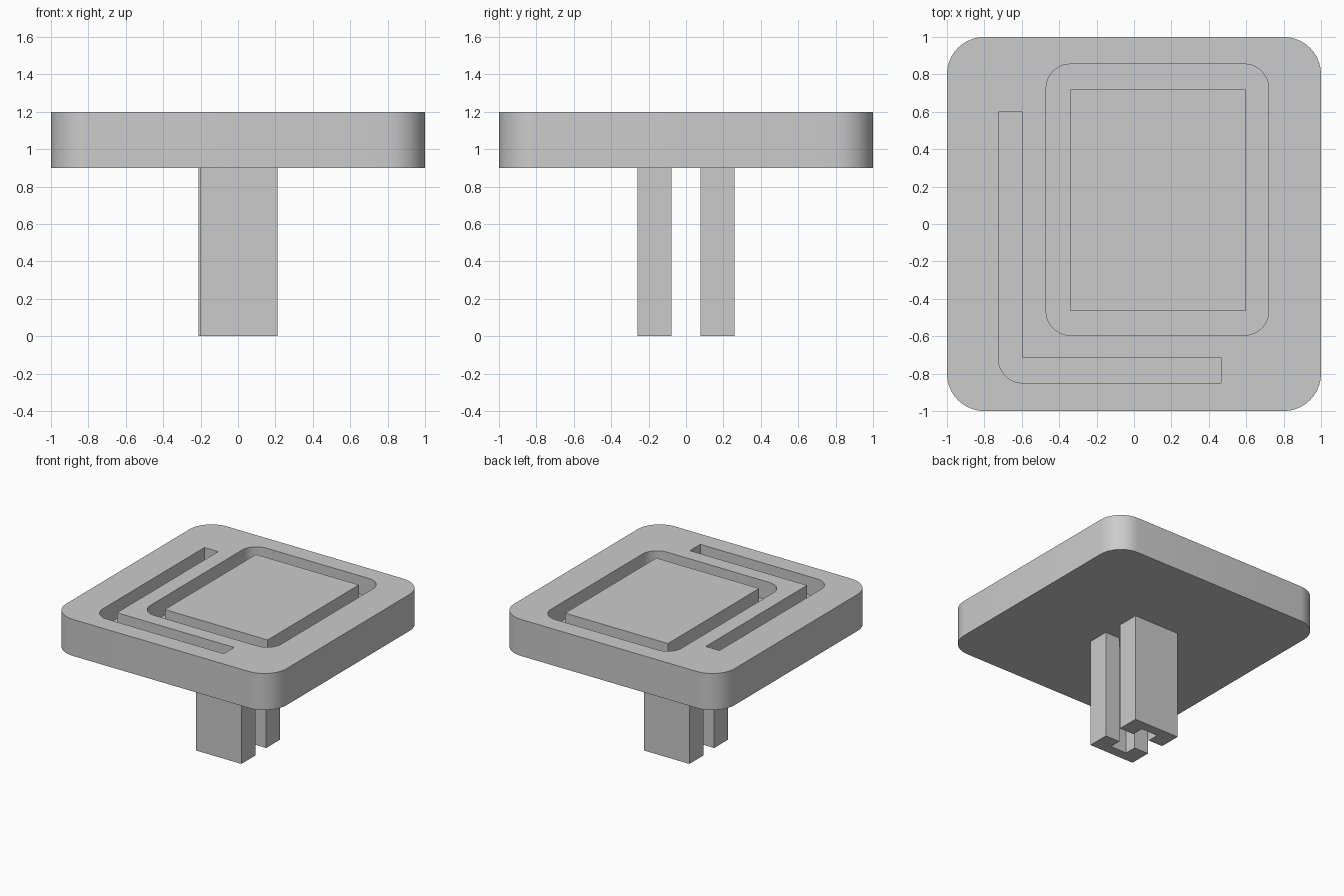
import bpy, bmesh, math
from mathutils import Vector

old = bpy.data.objects.get("Cube")
if old:
    bpy.data.objects.remove(old, do_unlink=True)

grey = bpy.data.materials.new("light_grey")
grey.use_nodes = True
colour = (0.6, 0.6, 0.6, 1)
grey.diffuse_color = colour
grey.node_tree.nodes["Principled BSDF"].inputs["Base Color"].default_value = colour


def fillet(corners, steps=10):
    """Round each convex (x, y, radius) right-angle corner with an arc."""
    out = []
    for i, (x, y, r) in enumerate(corners):
        p = Vector((x, y))
        if r == 0:
            out.append(p)
            continue
        a = (Vector(corners[i - 1][:2]) - p).normalized()
        b = (Vector(corners[(i + 1) % len(corners)][:2]) - p).normalized()
        centre = p + (a + b) * r
        for k in range(steps + 1):
            t = math.pi / 2 * k / steps
            out.append(centre - b * r * math.cos(t) - a * r * math.sin(t))
    return out


def rect(x0, x1, y0, y1, r=0):
    return fillet([(x0, y0, r), (x1, y0, r), (x1, y1, r), (x0, y1, r)])


def prism(name, outline, z0, z1):
    """Extrude a flat outline from z0 to z1."""
    bm = bmesh.new()
    face = bm.faces.new([bm.verts.new((p[0], p[1], z0)) for p in outline])
    top = bmesh.ops.extrude_face_region(bm, geom=[face])["geom"]
    bmesh.ops.translate(bm, vec=(0, 0, z1 - z0),
                        verts=[g for g in top if isinstance(g, bmesh.types.BMVert)])
    bmesh.ops.recalc_face_normals(bm, faces=bm.faces)
    mesh = bpy.data.meshes.new(name)
    bm.to_mesh(mesh)
    bm.free()
    mesh.materials.append(grey)
    obj = bpy.data.objects.new(name, mesh)
    bpy.context.collection.objects.link(obj)
    return obj


def activate(obj):
    bpy.ops.object.select_all(action="DESELECT")
    obj.select_set(True)
    bpy.context.view_layer.objects.active = obj


BOTTOM, TOP, FLOOR = 0.9, 1.2, 1.05

# Rounded plate with a panel recess and an L-shaped groove
plate = prism("plate", rect(-1, 1, -1, 1, 0.2), BOTTOM, TOP)
recess = prism("recess_cutter", rect(-0.47, 0.72, -0.595, 0.855, 0.13), FLOOR, TOP + 0.1)
groove_outline = fillet([
    (-0.725, -0.85, 0.13), (0.465, -0.85, 0), (0.465, -0.715, 0),
    (-0.6, -0.715, 0), (-0.6, 0.6, 0), (-0.725, 0.6, 0)])
groove = prism("groove_cutter", groove_outline, FLOOR, TOP + 0.1)
activate(plate)
for cutter in (recess, groove):
    cutter.hide_render = True
    mod = plate.modifiers.new("cut", "BOOLEAN")
    mod.operation = "DIFFERENCE"
    mod.solver = "EXACT"
    mod.object = cutter
    bpy.ops.object.modifier_apply(modifier=mod.name)
    bpy.data.objects.remove(cutter, do_unlink=True)
bpy.ops.object.shade_smooth_by_angle(angle=math.radians(30))

# Raised panel standing in the recess, flush with the plate
prism("raised_panel", rect(-0.34, 0.595, -0.465, 0.72), FLOOR - 0.01, TOP)

# Two channel-shaped legs with their grooves facing each other
for name, side in (("front_leg", -1), ("back_leg", 1)):
    half, lip, inner, outer, web = 0.207, 0.075, 0.077, 0.258, 0.175
    shape = [(-half, inner), (-lip, inner), (-lip, web), (lip, web),
             (lip, inner), (half, inner), (half, outer), (-half, outer)]
    shift = -0.005 * side
    prism(name, [(x + shift, y * side) for x, y in shape], 0, BOTTOM + 0.01)
